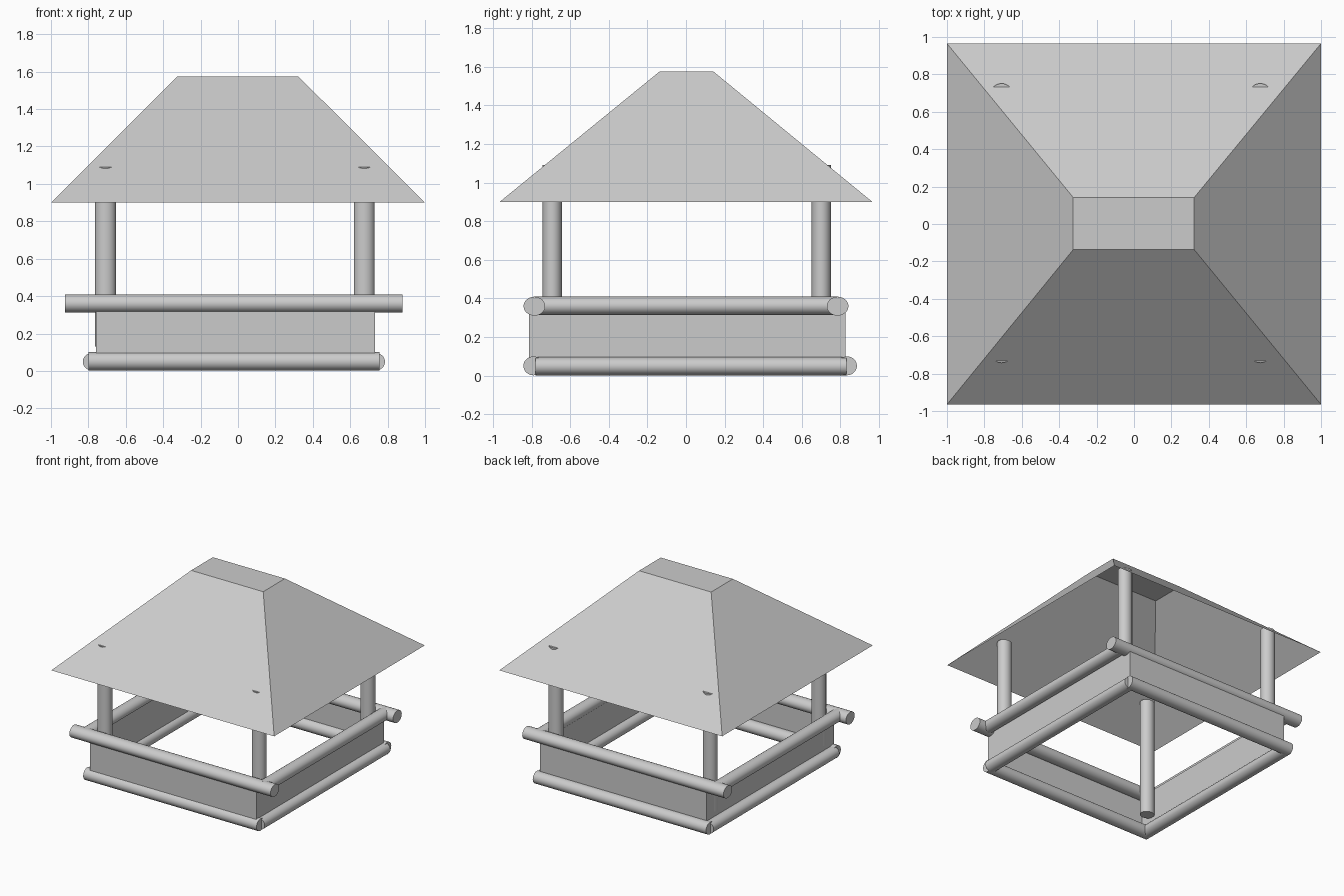
import bpy, bmesh, math

if "Cube" in bpy.data.objects:
    bpy.data.objects.remove(bpy.data.objects["Cube"])


def sheet(name, bottom, top, z0, z1, cap):
    """Four-sided open sheet between two rectangles (x0, x1, y0, y1)."""
    bm = bmesh.new()
    rings = []
    for (x0, x1, y0, y1), z in ((bottom, z0), (top, z1)):
        rings.append([bm.verts.new((x, y, z)) for x, y in
                      ((x0, y0), (x1, y0), (x1, y1), (x0, y1))])
    low, high = rings
    for i in range(4):
        j = (i + 1) % 4
        bm.faces.new((low[i], low[j], high[j], high[i]))
    if cap:
        bm.faces.new(high)
    mesh = bpy.data.meshes.new(name)
    bm.to_mesh(mesh)
    bm.free()
    ob = bpy.data.objects.new(name, mesh)
    bpy.context.collection.objects.link(ob)


def pole(name, centre, length, ru, rv, axis):
    """Smooth round pole along an axis, with slightly oval section."""
    rot = {'x': (0, math.pi / 2, 0), 'y': (math.pi / 2, 0, 0), 'z': (0, 0, 0)}[axis]
    bpy.ops.mesh.primitive_cylinder_add(vertices=32, radius=1, depth=1,
                                        location=centre, rotation=rot)
    ob = bpy.context.object
    ob.name = name
    ob.scale = (ru, rv, length)
    bpy.ops.object.transform_apply(location=False, rotation=True, scale=True)
    bpy.ops.object.shade_smooth_by_angle(angle=math.radians(40))


# Hipped roof with a flat top, open underneath
sheet("roof", (-1, 1, -0.965, 0.965), (-0.325, 0.322, -0.137, 0.142), 0.9, 1.575, True)

# Low wall ring
wall = (-0.76, 0.733, -0.812, 0.825)
sheet("low_wall", wall, wall, 0.05, 0.36, False)

# Corner posts, tips poking through the roof
for side, x in (("left", -0.708), ("right", 0.675)):
    for end, y in (("front", -0.692), ("back", 0.701)):
        pole(f"{end}_{side}_post", (x, y, 0.61), 0.96, 0.056, 0.05, 'z')

# Lower rails
for end, y in (("front", -0.79), ("back", 0.833)):
    pole(f"lower_{end}_rail", (-0.022, y, 0.051), 1.555, 0.049, 0.052, 'x')
for side, x in (("left", -0.778), ("right", 0.734)):
    pole(f"lower_{side}_rail", (x, 0.025, 0.049), 1.61, 0.052, 0.047, 'y')

# Upper rails, front and back ones overhang the corners
for end in (-1, 1):
    pole("upper_front_rail" if end < 0 else "upper_back_rail",
         (-0.022, 0.785 * end, 0.36), 1.805, 0.049, 0.056, 'x')
for side, x in (("left", -0.82), ("right", 0.775)):
    pole(f"upper_{side}_rail", (x, 0, 0.362), 1.58, 0.052, 0.047, 'y')
